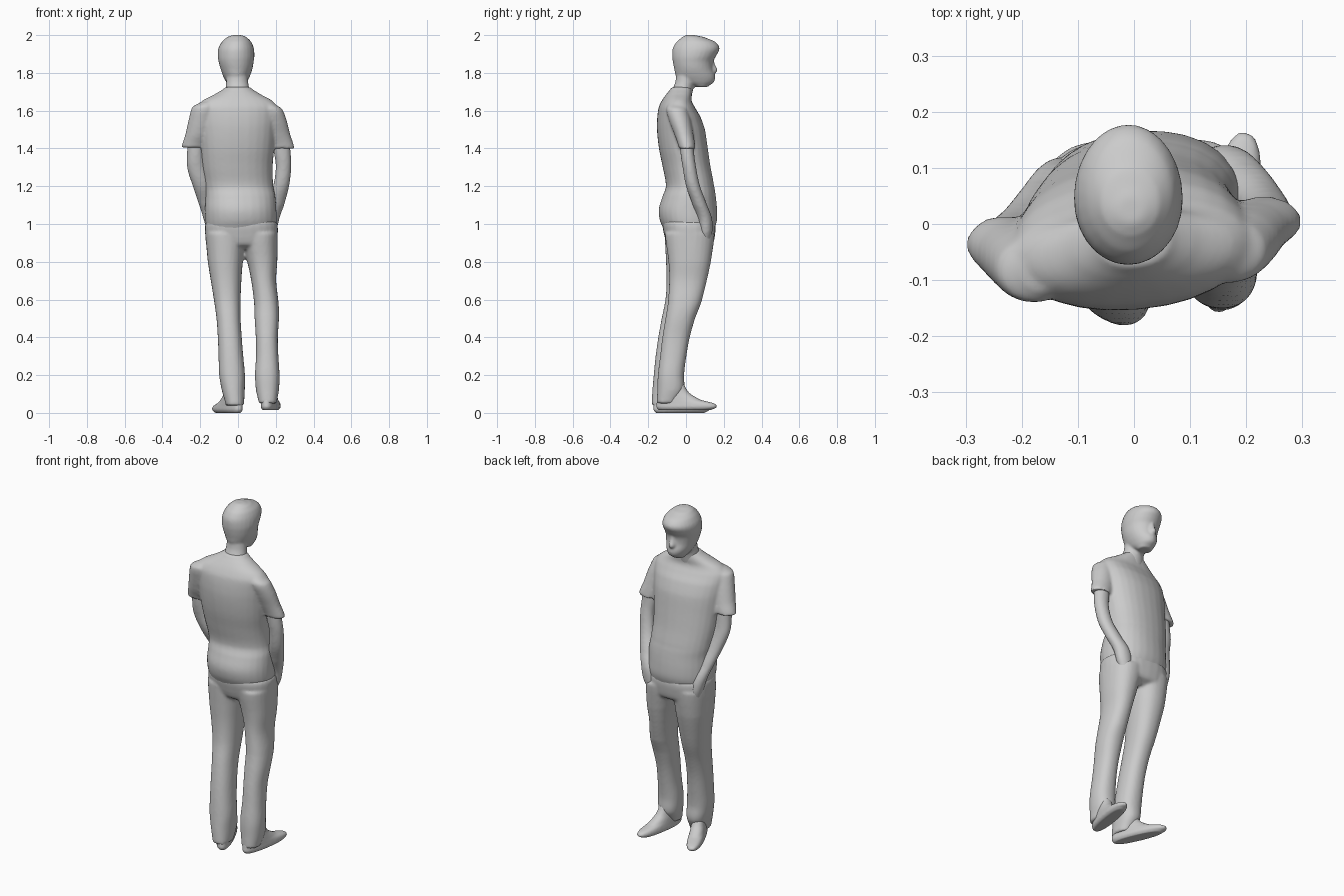
import bpy, bmesh, math


def smooth_rows(rows, steps=4):
    """Insert spline-interpolated rings between the given ones."""
    out = []
    for i in range(len(rows) - 1):
        p0, p1, p2, p3 = rows[max(i - 1, 0)], rows[i], rows[i + 1], rows[min(i + 2, len(rows) - 1)]
        for k in range(steps):
            t = k / steps
            row = []
            for a, b, c, d in zip(p0, p1, p2, p3):
                row.append(b + .5 * t * (c - a + t * (2 * a - 5 * b + 4 * c - d + t * (3 * (b - c) + d - a))))
            row[0] = p1[0] + (p2[0] - p1[0]) * t
            out.append(row)
    return out + [rows[-1]]


def loft(bm, sections, power=2.0, offset=(0, 0), yaw=0.0, n=28):
    """Closed loft through horizontal rings given as (z, x0, x1, y0, y1)."""
    rings = []
    c, s = math.cos(yaw), math.sin(yaw)
    for z, x0, x1, y0, y1 in smooth_rows(sections):
        ring = []
        for i in range(n):
            a = 2 * math.pi * i / n
            u, v = math.cos(a), math.sin(a)
            u = math.copysign(abs(u) ** (2 / power), u)
            v = math.copysign(abs(v) ** (2 / power), v)
            x = (x0 + x1) / 2 + u * (x1 - x0) / 2
            y = (y0 + y1) / 2 + v * (y1 - y0) / 2
            ring.append(bm.verts.new((offset[0] + x * c - y * s, offset[1] + x * s + y * c, z)))
        rings.append(ring)
    for lo, hi in zip(rings, rings[1:]):
        for i in range(n):
            j = (i + 1) % n
            bm.faces.new((lo[i], lo[j], hi[j], hi[i]))
    bm.faces.new(rings[0][::-1])
    bm.faces.new(rings[-1])


def finish(name, bm, voxel=0.008, smooth=6):
    """Fuse the overlapping lofts into one smooth skin."""
    bmesh.ops.recalc_face_normals(bm, faces=bm.faces)
    me = bpy.data.meshes.new(name)
    bm.to_mesh(me)
    bm.free()
    ob = bpy.data.objects.new(name, me)
    bpy.context.collection.objects.link(ob)
    m = ob.modifiers.new("fuse", 'REMESH')
    m.mode = 'VOXEL'
    m.voxel_size = voxel
    m.use_smooth_shade = True
    m = ob.modifiers.new("soften", 'SMOOTH')
    m.factor = 0.5
    m.iterations = smooth


# Head with nose, facing +y
bm = bmesh.new()
loft(bm, [(1.725, -.045, .03, .05, .115), (1.75, -.062, .047, -.02, .147),
          (1.78, -.078, .062, -.052, .155), (1.82, -.092, .076, -.062, .143),
          (1.86, -.103, .083, -.07, .144), (1.89, -.107, .087, -.073, .160),
          (1.93, -.104, .084, -.07, .178), (1.965, -.085, .07, -.05, .155),
          (1.99, -.058, .045, -.02, .095), (2.0, -.03, .02, 0, .05)])
loft(bm, [(1.795, -.03, .01, .10, .154), (1.812, -.032, .012, .10, .168),
          (1.84, -.028, .008, .10, .156), (1.875, -.022, .002, .10, .148)], n=12)
# Neck
loft(bm, [(1.62, -.09, .085, -.11, .02), (1.70, -.068, .064, -.08, .035),
          (1.75, -.063, .054, -.057, .045), (1.82, -.06, .05, -.05, .06)])
finish("head", bm, 0.007, 4)

# Shirt body and sleeves
bm = bmesh.new()
loft(bm, [(.96, -.165, .2, -.116, .146), (1.02, -.172, .206, -.14, .163),
          (1.08, -.174, .204, -.145, .163), (1.15, -.172, .199, -.124, .156),
          (1.2, -.178, .189, -.106, .148), (1.3, -.194, .184, -.122, .13),
          (1.4, -.205, .192, -.142, .115), (1.5, -.215, .2, -.152, .1),
          (1.57, -.222, .206, -.15, .075), (1.62, -.222, .206, -.142, .045),
          (1.655, -.19, .175, -.125, .028), (1.685, -.13, .12, -.105, .03),
          (1.725, -.068, .062, -.076, .03)], power=2.2, yaw=0.08)
loft(bm, [(1.645, -.2, -.12, -.12, -.04), (1.62, -.243, -.11, -.14, -.025),
          (1.55, -.262, -.12, -.13, -.008), (1.47, -.28, -.14, -.11, .006),
          (1.405, -.3, -.165, -.085, .015)])
loft(bm, [(1.64, .12, .19, -.09, -.01), (1.61, .11, .234, -.105, .008),
          (1.55, .12, .258, -.09, .025), (1.47, .14, .278, -.06, .04),
          (1.40, .168, .3, -.038, .05)])
finish("shirt", bm)

# Arms, with the hands tucked into the front pockets
bm = bmesh.new()
loft(bm, [(1.45, -.268, -.18, -.08, .0), (1.38, -.27, -.18, -.075, .005),
          (1.3, -.27, -.17, -.06, .015), (1.2, -.24, -.14, -.035, .042),
          (1.1, -.207, -.12, .01, .08), (1.03, -.184, -.1, .035, .11),
          (.96, -.165, -.09, .045, .12), (.9, -.15, -.09, .06, .11)])
loft(bm, [(1.45, .185, .272, -.035, .04), (1.38, .19, .279, -.03, .043),
          (1.3, .2, .282, -.018, .054), (1.2, .185, .271, .0, .075),
          (1.1, .15, .245, .035, .112), (1.03, .12, .22, .06, .138),
          (.96, .11, .204, .07, .14), (.9, .11, .18, .07, .13)])
finish("arms", bm)

# Trousers: hips and two legs
bm = bmesh.new()
loft(bm, [(.865, -.15, .19, -.06, .1), (.89, -.168, .207, -.098, .14), (.93, -.173, .21, -.113, .152),
          (1.0, -.174, .209, -.125, .155), (1.04, -.15, .18, -.11, .12)], power=2.4)
loft(bm, [(.04, -.065, .032, -.182, -.05), (.12, -.086, .036, -.178, -.012),
          (.2, -.1, .037, -.171, -.016), (.3, -.103, .028, -.161, -.006),
          (.4, -.107, .02, -.147, .01), (.5, -.114, .014, -.129, .038),
          (.6, -.128, .014, -.109, .074), (.7, -.144, .018, -.103, .102),
          (.8, -.16, .026, -.106, .127), (.95, -.172, .04, -.113, .147)], power=2.25)
loft(bm, [(.05, .11, .205, -.154, -.05), (.12, .095, .217, -.152, -.01),
          (.2, .09, .22, -.149, -.01), (.3, .095, .214, -.137, .002),
          (.4, .094, .211, -.125, .02), (.5, .088, .217, -.109, .048),
          (.58, .085, .215, -.096, .08), (.7, .07, .202, -.089, .11),
          (.8, .048, .208, -.093, .132), (.95, .01, .211, -.112, .152)], power=2.25)
finish("trousers", bm)

# Shoes, the same form turned outward by different amounts
shoe = [(0, -.034, .034, -.066, .215), (.015, -.044, .044, -.078, .245),
        (.035, -.043, .043, -.077, .235), (.055, -.041, .041, -.074, .16),
        (.09, -.038, .038, -.066, .1), (.14, -.034, .034, -.05, .07)]
for name, offset, yaw, lift in (("left_shoe", (-.022, -.1), .42, 0),
                                ("right_shoe", (.16, -.08), -.16, .014)):
    bm = bmesh.new()
    loft(bm, [(r[0] + lift,) + r[1:] for r in shoe], 2.4, offset, yaw)
    finish(name, bm, 0.006, 3)
